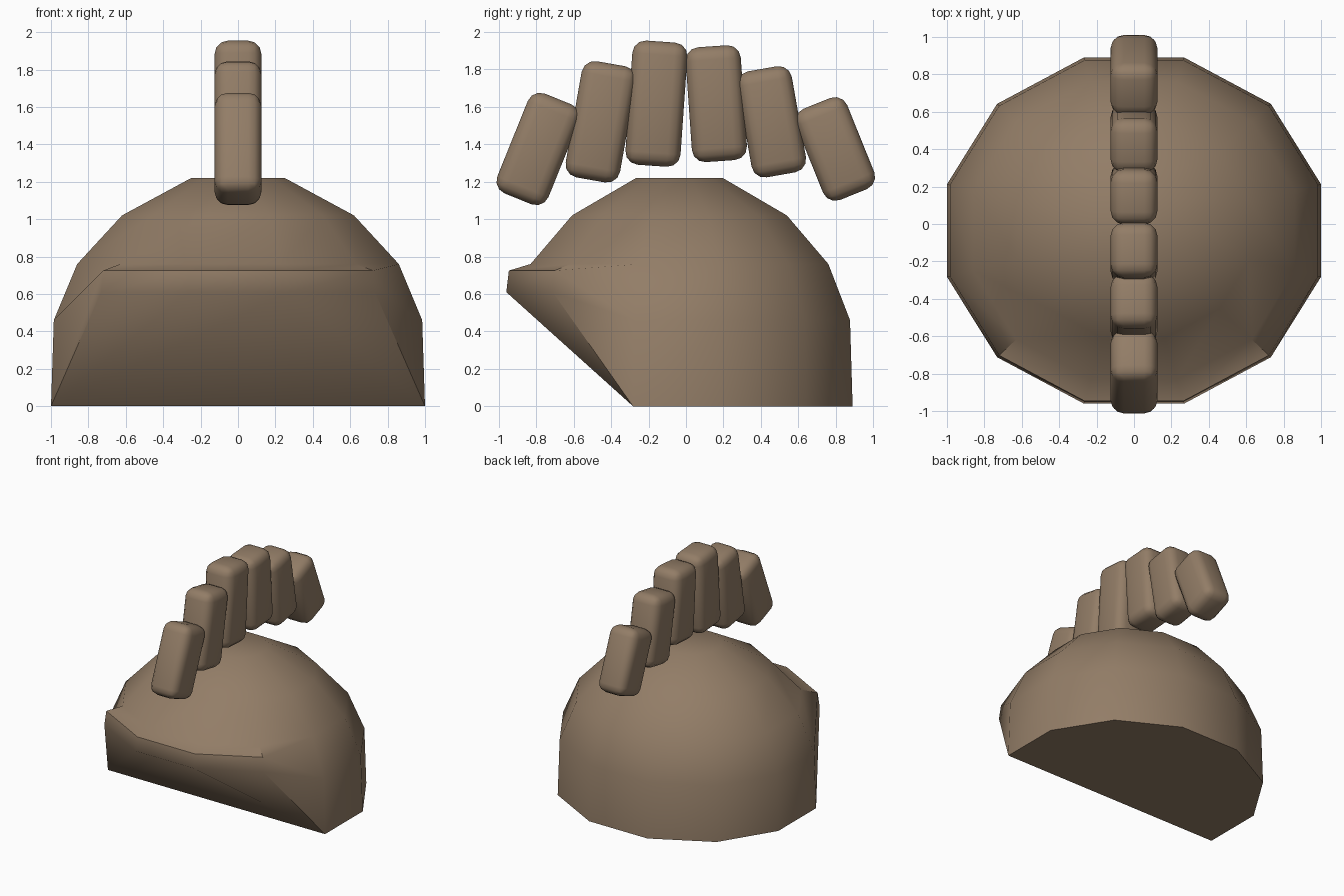
import bpy, bmesh
from math import cos, sin, radians

if "Cube" in bpy.data.objects:
    bpy.data.objects.remove(bpy.data.objects["Cube"])

mat = bpy.data.materials.new("brown")
mat.diffuse_color = (0.29, 0.205, 0.135, 1)
mat.use_nodes = True
mat.node_tree.nodes["Principled BSDF"].inputs["Base Color"].default_value = mat.diffuse_color


def finish(name, bm, angle):
    bmesh.ops.recalc_face_normals(bm, faces=bm.faces[:])
    mesh = bpy.data.meshes.new(name)
    bm.to_mesh(mesh)
    bm.free()
    ob = bpy.data.objects.new(name, mesh)
    bpy.context.collection.objects.link(ob)
    mesh.materials.append(mat)
    bpy.ops.object.select_all(action='DESELECT')
    ob.select_set(True)
    bpy.context.view_layer.objects.active = ob
    bpy.ops.object.shade_smooth_by_angle(angle=radians(angle))
    return ob


# Helmet dome: twelve-sided rings of (scale, height, height of the raised front)
bm = bmesh.new()
rings = []
for s, z, front_z in [(1, 0, 0.61), (0.985, 0.46, 0.725), (0.86, 0.76, 0.76),
                      (0.62, 1.02, 1.02), (0.25, 1.22, 1.22)]:
    ring = []
    for i in range(12):
        a = radians(15 + 30 * i)
        front = i in (7, 8, 9, 10)
        ring.append(bm.verts.new((1.035 * s * cos(a), 0.958 * s * sin(a) - 0.035,
                                  front_z if front else z)))
    rings.append(ring)
for lo, hi in zip(rings, rings[1:]):
    for i in range(12):
        j = (i + 1) % 12
        bm.faces.new((lo[i], lo[j], hi[j], hi[i]))
bm.faces.new(rings[-1])

# Closed base and sloping face opening under the brim
b = rings[0]
bm.faces.new([b[11]] + b[:7])
bm.faces.new((b[6], b[8], b[9], b[11]))
bm.faces.new((b[6], b[7], b[8]))
bm.faces.new((b[9], b[10], b[11]))
finish("helmet_dome", bm, 40)

# Crest: six rounded blocks fanned front to back (y, z, tilt, height)
for k, (y, z, tilt, h) in enumerate([
        (-0.79, 1.375, -22, 0.575), (-0.455, 1.52, -10, 0.63), (-0.158, 1.617, -4, 0.665),
        (0.162, 1.617, 4, 0.615), (0.458, 1.52, 10, 0.575), (0.797, 1.375, 22, 0.525)]):
    bm = bmesh.new()
    bmesh.ops.create_cube(bm, size=1)
    bmesh.ops.scale(bm, vec=(0.25, 0.295, h), verts=bm.verts[:])
    bmesh.ops.bevel(bm, geom=bm.edges[:], offset=0.07, segments=3, profile=0.5,
                    affect='EDGES')
    ob = finish(f"crest_block_{k + 1}", bm, 45)
    ob.location = (0, y, z)
    ob.rotation_euler = (radians(tilt), 0, 0)
